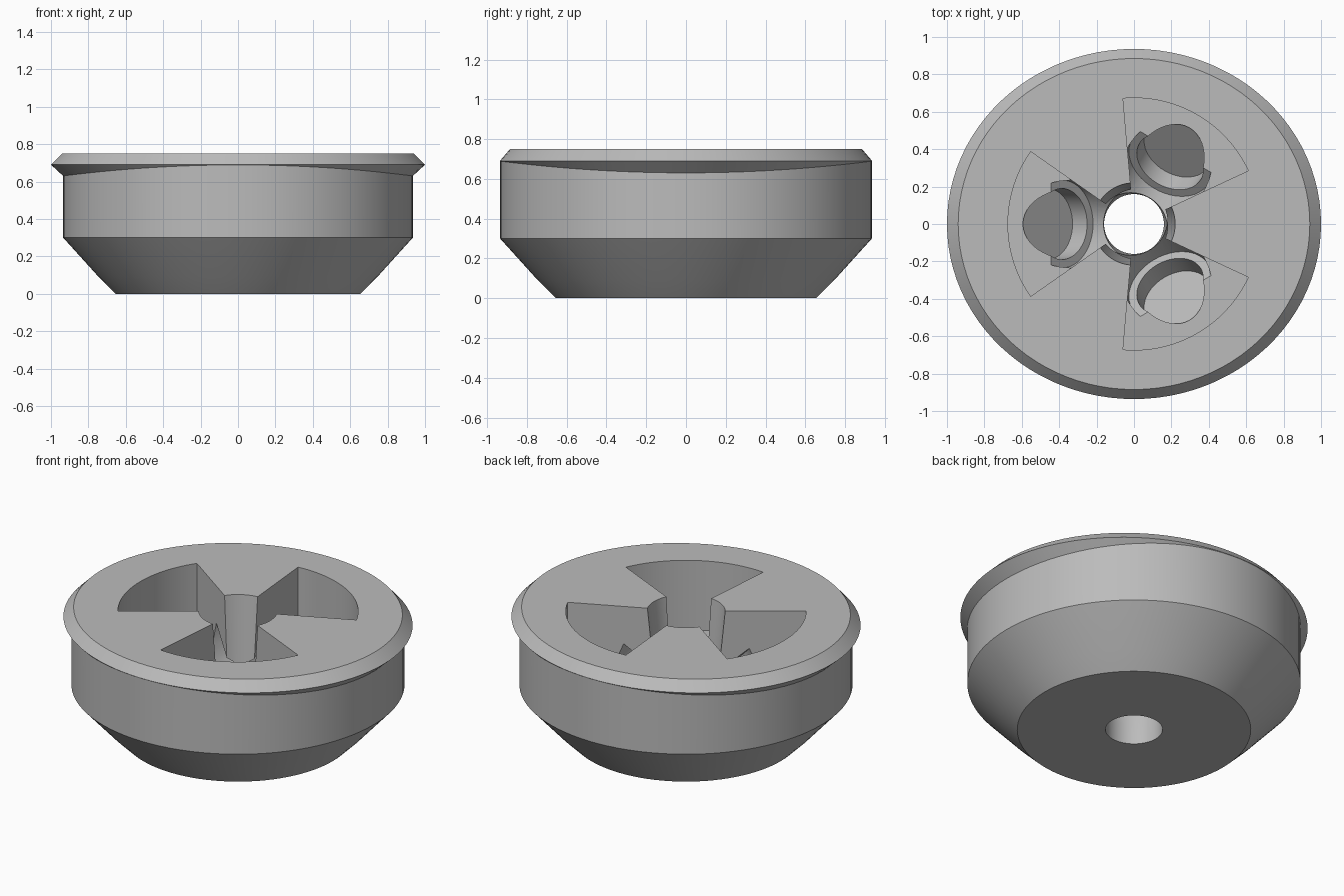
import bpy, bmesh
from math import sin, cos, pi, radians
from mathutils import Vector, Matrix

SEG = 96
cube = bpy.data.objects.get("Cube")
if cube:
    bpy.data.objects.remove(cube)

grey = bpy.data.materials.new("plain grey")
grey.use_nodes = True
colour = (0.5, 0.5, 0.5, 1)
grey.diffuse_color = colour
grey.node_tree.nodes["Principled BSDF"].inputs["Base Color"].default_value = colour


def loft(name, rings):
    """Closed solid skinned through equal-length rings of points."""
    bm = bmesh.new()
    loops = [[bm.verts.new(p) for p in ring] for ring in rings]
    count = len(loops[0])
    for low, high in zip(loops, loops[1:]):
        for i in range(count):
            j = (i + 1) % count
            bm.faces.new((low[i], low[j], high[j], high[i]))
    bm.faces.new(loops[0][::-1])
    bm.faces.new(loops[-1])
    bmesh.ops.recalc_face_normals(bm, faces=bm.faces)
    mesh = bpy.data.meshes.new(name)
    bm.to_mesh(mesh)
    bm.free()
    mesh.materials.append(grey)
    obj = bpy.data.objects.new(name, mesh)
    bpy.context.collection.objects.link(obj)
    return obj


def oval(rx, ry, z, seg=SEG):
    return [(rx * cos(2 * pi * i / seg), ry * sin(2 * pi * i / seg), z) for i in range(seg)]


def cut(target, cutter):
    cutter.hide_render = True
    mod = target.modifiers.new(cutter.name, "BOOLEAN")
    mod.operation = "DIFFERENCE"
    mod.solver = "EXACT"
    mod.object = cutter
    bpy.context.view_layer.objects.active = target
    bpy.ops.object.modifier_apply(modifier=mod.name)
    bpy.data.objects.remove(cutter)


# Round body with a tapered foot and an oval, bevelled lip
BODY, LIP = 0.935, 0.69
under_lip = []
for x, y, z in oval(BODY, BODY, LIP):
    spread = (x / BODY) ** 2
    under_lip.append((x, y, LIP - 0.001 - 0.059 * spread))
body = loft("body", [
    oval(0.655, 0.655, 0), oval(0.745, 0.745, 0.09), oval(BODY, BODY, 0.3),
    under_lip, oval(1, BODY + 0.001, LIP), oval(0.94, 0.885, 0.75)])

# Central funnel hole
cut(body, loft("centre_hole", [
    oval(0.16, 0.16, -0.1, 64), oval(0.16, 0.16, 0.12, 64),
    oval(0.22, 0.22, 0.75, 64), oval(0.22, 0.22, 0.9, 64)]))

# Three wedge pockets, each with a slanted stepped bore
FLOOR, SHELF, REACH = 0.32, 0.26, 0.385
down_out = Vector((1, 0, -1)).normalized()
tilt = down_out.to_track_quat("Z", "Y").to_matrix().to_4x4()


def bore(name, radius, start, end, turn):
    tube = loft(name, [oval(radius, radius, start, 48), oval(radius, radius, end, 48)])
    place = Matrix.Rotation(turn, 4, "Z") @ Matrix.Translation((REACH, 0, SHELF)) @ tilt
    tube.data.transform(place)
    return tube


for angle in (60, 180, 300):
    turn = radians(angle)
    outline = [(0, 0)]
    for i in range(25):
        a = turn + radians(-35 + 70 * i / 24)
        outline.append((0.674 * cos(a), 0.674 * sin(a)))
    cut(body, loft("wedge_pocket", [[(x, y, z) for x, y in outline] for z in (FLOOR, 0.9)]))
    cut(body, bore("wide_bore", 0.235, -0.25, 0, turn))
    cut(body, bore("narrow_bore", 0.19, -0.2, 0.11, turn))

bpy.ops.object.select_all(action="DESELECT")
body.select_set(True)
bpy.context.view_layer.objects.active = body
bpy.ops.object.shade_smooth_by_angle(angle=radians(25))
